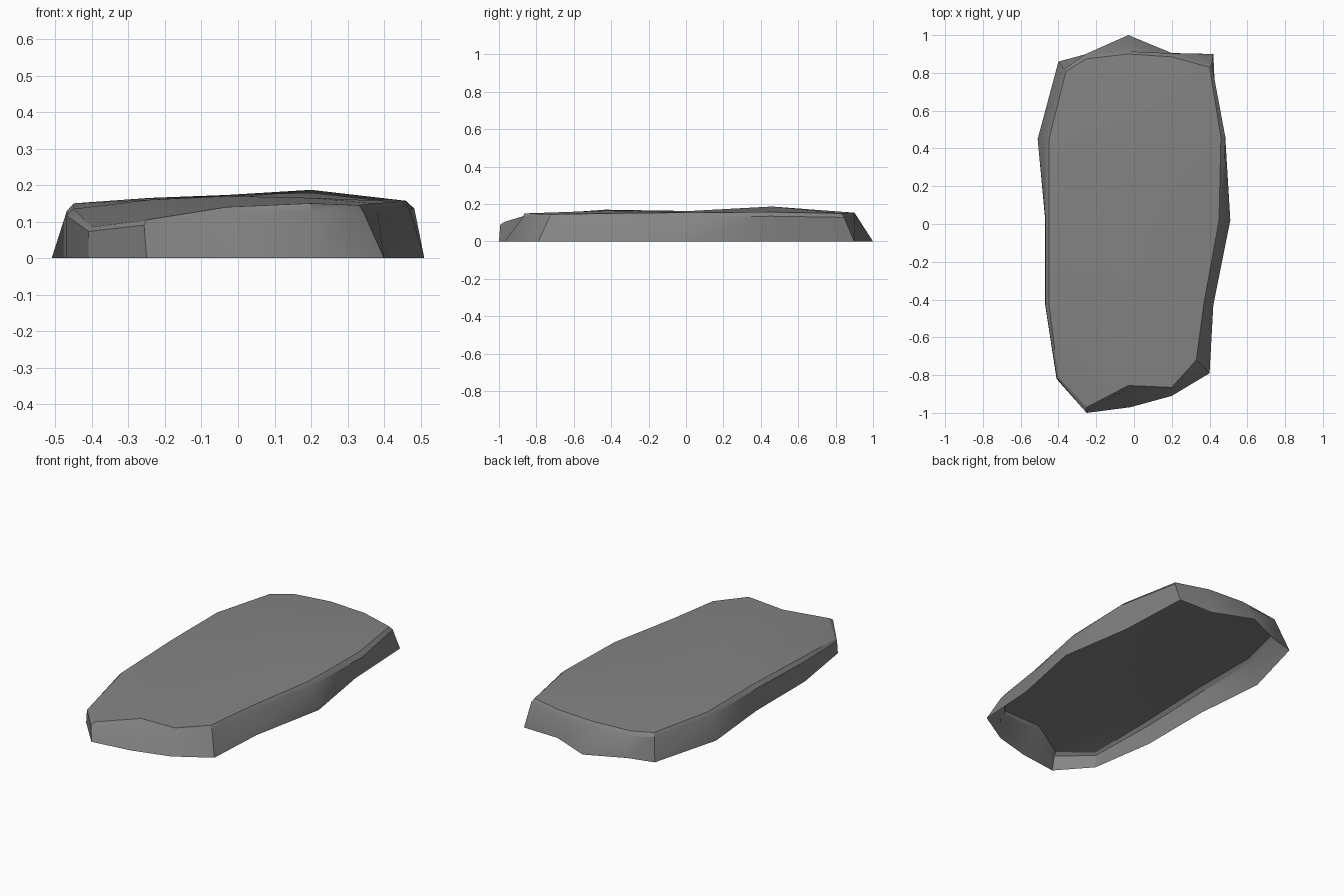
import bpy
import bmesh
from mathutils import Vector

if "Cube" in bpy.data.objects:
    bpy.data.objects.remove(bpy.data.objects["Cube"], do_unlink=True)

# One grey stone colour
stone = bpy.data.materials.new("stone_grey")
stone.use_nodes = True
stone.diffuse_color = (0.23, 0.23, 0.23, 1)
for node in stone.node_tree.nodes:
    if node.type == "BSDF_PRINCIPLED":
        node.inputs["Base Color"].default_value = stone.diffuse_color
        node.inputs["Roughness"].default_value = 0.9

# Rim stations, counterclockwise from the front corner at -x:
# foot x, foot y, top x, top y, top z, bulge of the worn edge
RIM = [
    (-.41, -.82, -.40, -.81, .085, .008), (-.25, -1, -.25, -.97, .105, .02),
    (-.02, -.97, -.03, -.855, .14, 0), (.2, -.91, .2, -.865, .15, 0),
    (.4, -.79, .33, -.72, .145, .005), (.42, -.43, .37, -.42, .15, .005),
    (.51, .02, .45, .02, .155, .012), (.44, .46, .46, .46, .157, .026),
    (.42, .9, .40, .83, .15, .01), (.2, .905, .2, .885, .155, .016),
    (-.03, 1, -.03, .9, .155, 0), (-.25, .9, -.25, .875, .15, .022),
    (-.4, .86, -.36, .81, .145, .005), (-.51, .45, -.45, .45, .15, .01),
    (-.47, .02, -.45, .02, .15, .016), (-.47, -.43, -.45, -.43, .135, .016),
]
# Heights of the worn top, by row from front to back
CROWN = [(.16, .17, .165), (.16, .163, .163), (.165, .173, .187)]
COLUMNS = (-.24, -.03, .2)
ROWS = (-.43, .02, .46)
EDGE = 0.86
COUNT = len(RIM)

bm = bmesh.new()

# Foot, worn edge and top rings
foot, edge, top = [], [], []
for i, (fx, fy, tx, ty, tz, bulge) in enumerate(RIM):
    low, high = Vector((fx, fy, 0)), Vector((tx, ty, tz))
    before, after = RIM[i - 1], RIM[(i + 1) % COUNT]
    outward = Vector((after[1] - before[1], before[0] - after[0], 0)).normalized()
    foot.append(bm.verts.new(low))
    edge.append(bm.verts.new(low.lerp(high, EDGE) + outward * bulge))
    top.append(bm.verts.new(high))

# Side walls; the underside stays open
for lower, upper in ((foot, edge), (edge, top)):
    for i in range(COUNT):
        j = (i + 1) % COUNT
        bm.faces.new((lower[i], lower[j], upper[j], upper[i]))

# Top surface: the rim wrapped around a small grid of crown points
grid = [top[:5]]
for r, y in enumerate(ROWS):
    middle = [bm.verts.new((x, y, z)) for x, z in zip(COLUMNS, CROWN[r])]
    grid.append([top[-1 - r], *middle, top[5 + r]])
grid.append(top[8:13][::-1])
for front, back in zip(grid, grid[1:]):
    for c in range(4):
        bm.faces.new((front[c], front[c + 1], back[c + 1], back[c]))

mesh = bpy.data.meshes.new("stone_slab")
bm.to_mesh(mesh)
bm.free()
mesh.materials.append(stone)
slab = bpy.data.objects.new("stone_slab", mesh)
bpy.context.collection.objects.link(slab)

# Soft shading with crisp worn edges
for other in bpy.context.selected_objects:
    other.select_set(False)
slab.select_set(True)
bpy.context.view_layer.objects.active = slab
bpy.ops.object.shade_smooth_by_angle()
